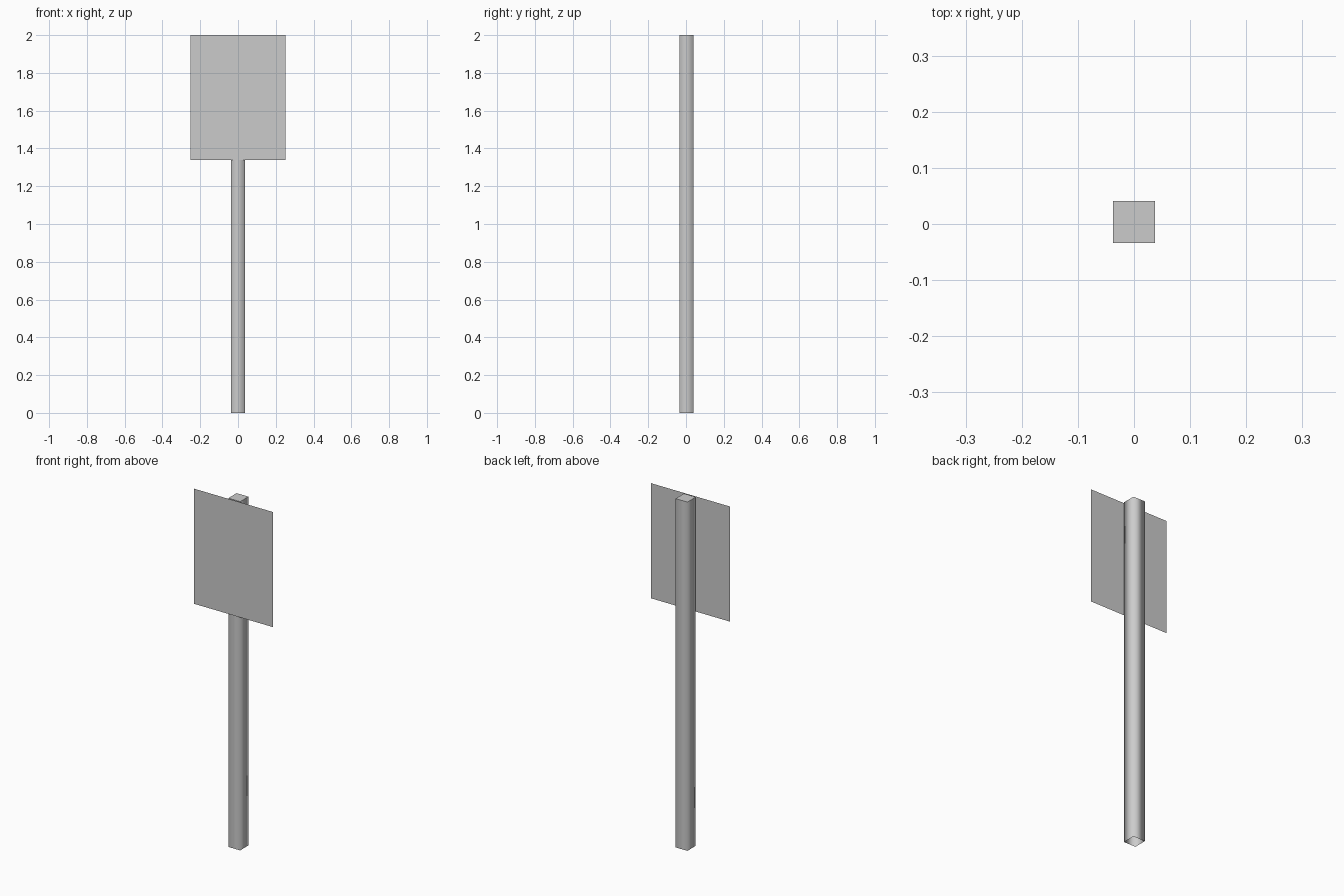
import bpy
import bmesh

old = bpy.data.objects.get("Cube")
if old:
    bpy.data.objects.remove(old, do_unlink=True)

# One plain grey for the whole sign
grey = bpy.data.materials.new("light_grey")
grey.use_nodes = True
colour = (0.6, 0.6, 0.6, 1)
grey.diffuse_color = colour
grey.node_tree.nodes["Principled BSDF"].inputs["Base Color"].default_value = colour


def finish(name, bm):
    mesh = bpy.data.meshes.new(name)
    bm.to_mesh(mesh)
    bm.free()
    mesh.materials.append(grey)
    obj = bpy.data.objects.new(name, mesh)
    bpy.context.collection.objects.link(obj)
    return obj


HEIGHT = 2.0
HALF_POST = 0.0375
BACK = 0.041
POST_Y = BACK - HALF_POST

# Post: square tube with softly shaded sides, a flat top cap and an open foot
bm = bmesh.new()
bmesh.ops.create_cube(bm, size=1)
for v in bm.verts:
    v.co.x *= 2 * HALF_POST
    v.co.y = v.co.y * 2 * HALF_POST + POST_Y
    v.co.z = (v.co.z + 0.5) * HEIGHT
bm.normal_update()
foot = [f for f in bm.faces if f.normal.z < -0.5]
bmesh.ops.delete(bm, geom=foot, context='FACES_ONLY')
for f in bm.faces:
    f.smooth = f.normal.z < 0.5
for e in bm.edges:
    if all(v.co.z > HEIGHT - 0.01 for v in e.verts):
        e.smooth = False
finish("post", bm)

# Sign plate: a single thin sheet just in front of the post
HALF_WIDTH, PLATE_BOTTOM = 0.252, 1.34
bm = bmesh.new()
corners = [(-1, PLATE_BOTTOM), (1, PLATE_BOTTOM), (1, HEIGHT), (-1, HEIGHT)]
bm.faces.new([bm.verts.new((s * HALF_WIDTH, -BACK, z)) for s, z in corners])
finish("sign_plate", bm)
